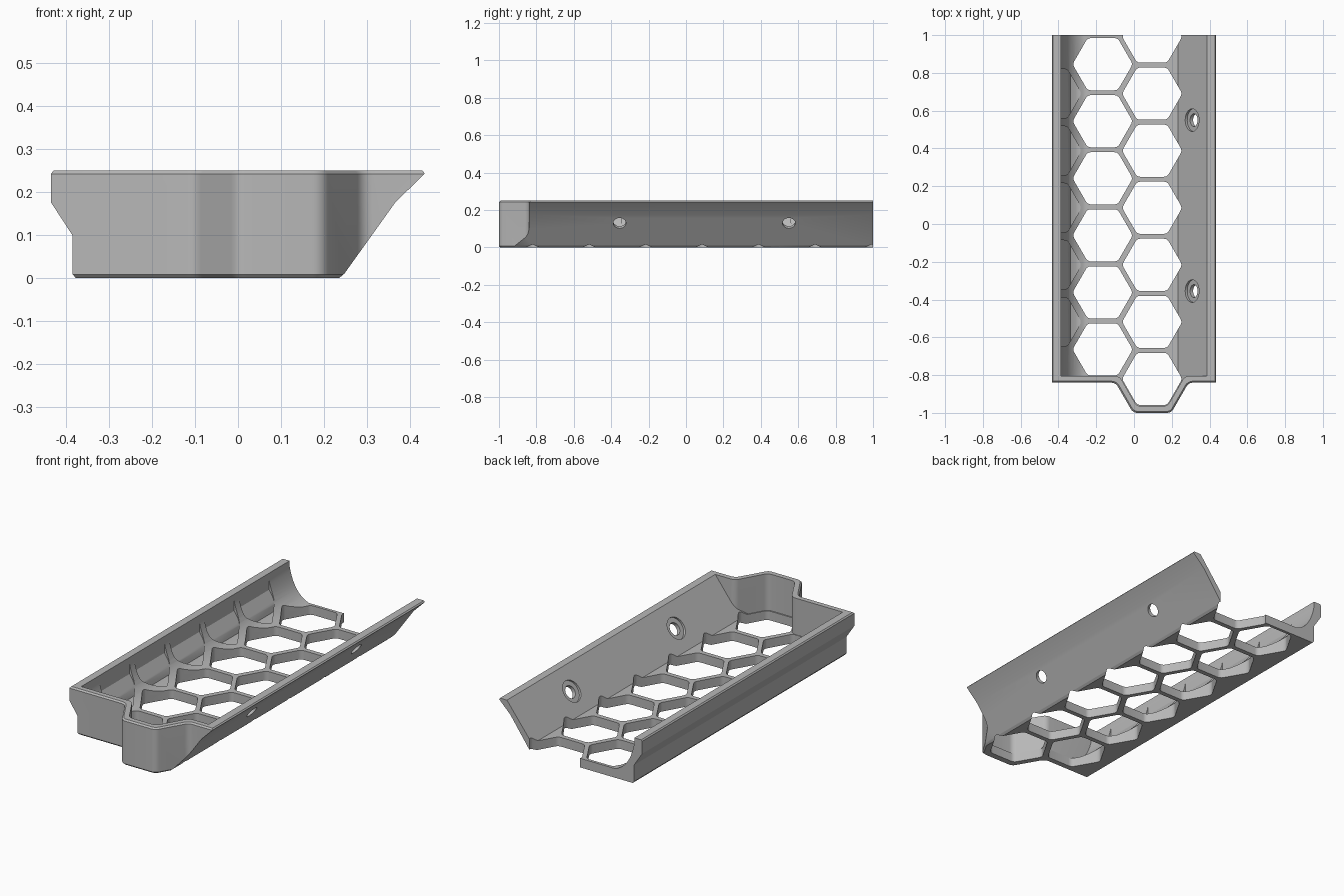
import bpy, bmesh, math
from mathutils import Vector, Matrix

if "Cube" in bpy.data.objects:
    bpy.data.objects.remove(bpy.data.objects["Cube"])

CELL, COL = 0.302, 0.262          # honeycomb pitch along y and x
APOTHEM = 0.138
COL_R = 0.096                      # centre of the right column
COL_L = COL_R - COL
COL_P = COL_R - 2 * COL            # pocket column in the left wall
FLOOR = 0.05


def rounded(points, radius, steps=5):
    """Round every corner of a closed 2D polygon."""
    out, n = [], len(points)
    for i in range(n):
        p = Vector(points[i])
        a, b = Vector(points[i - 1]) - p, Vector(points[(i + 1) % n]) - p
        half = a.angle(b) / 2
        cut = min(radius / math.tan(half), 0.45 * a.length, 0.45 * b.length)
        r = cut * math.tan(half)
        centre = p + (a.normalized() + b.normalized()).normalized() * (r / math.sin(half))
        u, v = p + a.normalized() * cut - centre, p + b.normalized() * cut - centre
        sweep = math.pi - 2 * half
        for k in range(steps + 1):
            t = k / steps
            w = (u * math.sin((1 - t) * sweep) + v * math.sin(t * sweep)) / math.sin(sweep)
            out.append(tuple(centre + w))
    return out


def hexagon(cx, cy, apothem):
    r = apothem / math.cos(math.pi / 6)
    return [(cx + r * math.cos(k * math.pi / 3), cy + r * math.sin(k * math.pi / 3))
            for k in range(6)]


def prism(name, outlines, lo, hi, axis='Z', chamfer=0):
    """Extrude 2D outlines along z (xy outline) or y (xz outline)."""
    bm = bmesh.new()
    for pts in outlines:
        def at(p, d):
            return (p[0], p[1], d) if axis == 'Z' else (p[0], d, p[1])
        bottom = [bm.verts.new(at(p, lo)) for p in pts]
        top = [bm.verts.new(at(p, hi)) for p in pts]
        bm.faces.new(bottom)
        bm.faces.new(top)
        for i in range(len(pts)):
            j = (i + 1) % len(pts)
            bm.faces.new((bottom[i], bottom[j], top[j], top[i]))
    bmesh.ops.recalc_face_normals(bm, faces=bm.faces)
    if chamfer:
        rim = [e for e in bm.edges if abs(e.verts[0].co.z - e.verts[1].co.z) < 1e-6]
        bmesh.ops.bevel(bm, geom=rim, offset=chamfer, segments=1, affect='EDGES')
    return add_mesh(name, bm)


def add_mesh(name, bm):
    mesh = bpy.data.meshes.new(name)
    bm.to_mesh(mesh)
    bm.free()
    obj = bpy.data.objects.new(name, mesh)
    bpy.context.collection.objects.link(obj)
    return obj


def combine(target, other, operation):
    mod = target.modifiers.new("cut", 'BOOLEAN')
    mod.operation, mod.object, mod.solver = operation, other, 'EXACT'
    bpy.context.view_layer.objects.active = target
    bpy.ops.object.modifier_apply(modifier=mod.name)
    bpy.data.objects.remove(other)


def plan(apothem, wall_y):
    """Front wall outline with the half-hexagon nose; sides run past the tray."""
    cx, cy = COL_R, -0.825
    h, flat = apothem / math.sqrt(3), cy - apothem
    reach = h + (wall_y - flat) / math.sqrt(3)
    return rounded([(-0.7, 1.2), (-0.7, wall_y), (cx - reach, wall_y), (cx - h, flat),
                    (cx + h, flat), (cx + reach, wall_y), (0.7, wall_y), (0.7, 1.2)], 0.04)


# Outer shell: plan outline limited by the lengthwise section
tray = prism("honeycomb_tray", [plan(0.175, -0.84)], 0, 0.25, chamfer=0.008)
section = [(-0.377, 0), (0.235, 0), (0.247, 0.01), (0.365, 0.175), (0.434, 0.243),
           (0.428, 0.25), (-0.428, 0.25), (-0.434, 0.243), (-0.434, 0.175),
           (-0.385, 0.1), (-0.385, 0.01)]
combine(tray, prism("section", [section], -1.2, 1.0, 'Y'), 'INTERSECT')

# Inner cavity with a curved left wall and a sloped right wall
a, b, c = Vector((-0.387, 0.22)), Vector((-0.36, 0.08)), Vector((-0.27, FLOOR))
curve = [tuple(a * (1 - t) ** 2 + b * 2 * t * (1 - t) + c * t * t)
         for t in (k / 10 for k in range(11))]
inner = [(-0.387, 0.3)] + curve + [(0.232, FLOOR), (0.386, 0.25), (0.42, 0.3)]
cavity = prism("cavity", [plan(0.140, -0.805)], 0.01, 0.4)
combine(cavity, prism("inner_section", [inner], -1.1, 1.1, 'Y'), 'INTERSECT')
combine(tray, cavity, 'DIFFERENCE')

# Honeycomb holes; the last one on the right leaves an open notch at the back
cells = [(COL_L, -0.664 + i * CELL) for i in range(6)]
cells += [(COL_R, -0.82 + i * CELL) for i in range(7)]
holes = [rounded(hexagon(x, y, APOTHEM), 0.03) for x, y in cells]
combine(tray, prism("holes", holes, -0.1, 0.16), 'DIFFERENCE')

# Shallow half-cell pockets in the left wall
pockets = prism("pockets", [rounded(hexagon(COL_P, -0.518 + i * CELL, 0.13), 0.03)
                            for i in range(5)], 0.02, 0.24)
limit = [(-0.386, 0.23), (-0.386, 0.16), (-0.346, 0.1), (-0.336, 0.065),
         (-0.31, FLOOR + 0.001), (-0.2, FLOOR + 0.001), (-0.2, 0.23)]
combine(pockets, prism("limit", [limit], -1.2, 1.2, 'Y'), 'INTERSECT')
combine(tray, pockets, 'DIFFERENCE')

# Counterbored screw holes square to the sloped wall
axis = Vector((0.814, 0, -0.581))
turn = axis.to_track_quat('Z', 'Y').to_matrix().to_4x4()
for y in (-0.355, 0.55):
    outer = Vector((0.333, y, 0.13))
    for radius, near, far in ((0.034, -0.15, 0.1), (0.06, -0.15, -0.02)):
        bm = bmesh.new()
        place = Matrix.Translation(outer + axis * (near + far) / 2) @ turn
        bmesh.ops.create_cone(bm, cap_ends=True, segments=32, radius1=radius,
                              radius2=radius, depth=far - near, matrix=place)
        combine(tray, add_mesh("screw_hole", bm), 'DIFFERENCE')

# Finish
grey = bpy.data.materials.new("plain_grey")
grey.diffuse_color = (0.48, 0.48, 0.48, 1)
grey.use_nodes = True
grey.node_tree.nodes["Principled BSDF"].inputs["Base Color"].default_value = grey.diffuse_color
tray.data.materials.clear()
tray.data.materials.append(grey)
for face in tray.data.polygons:
    face.material_index = 0
bpy.ops.object.select_all(action='DESELECT')
tray.select_set(True)
bpy.context.view_layer.objects.active = tray
bpy.ops.object.shade_smooth_by_angle()
